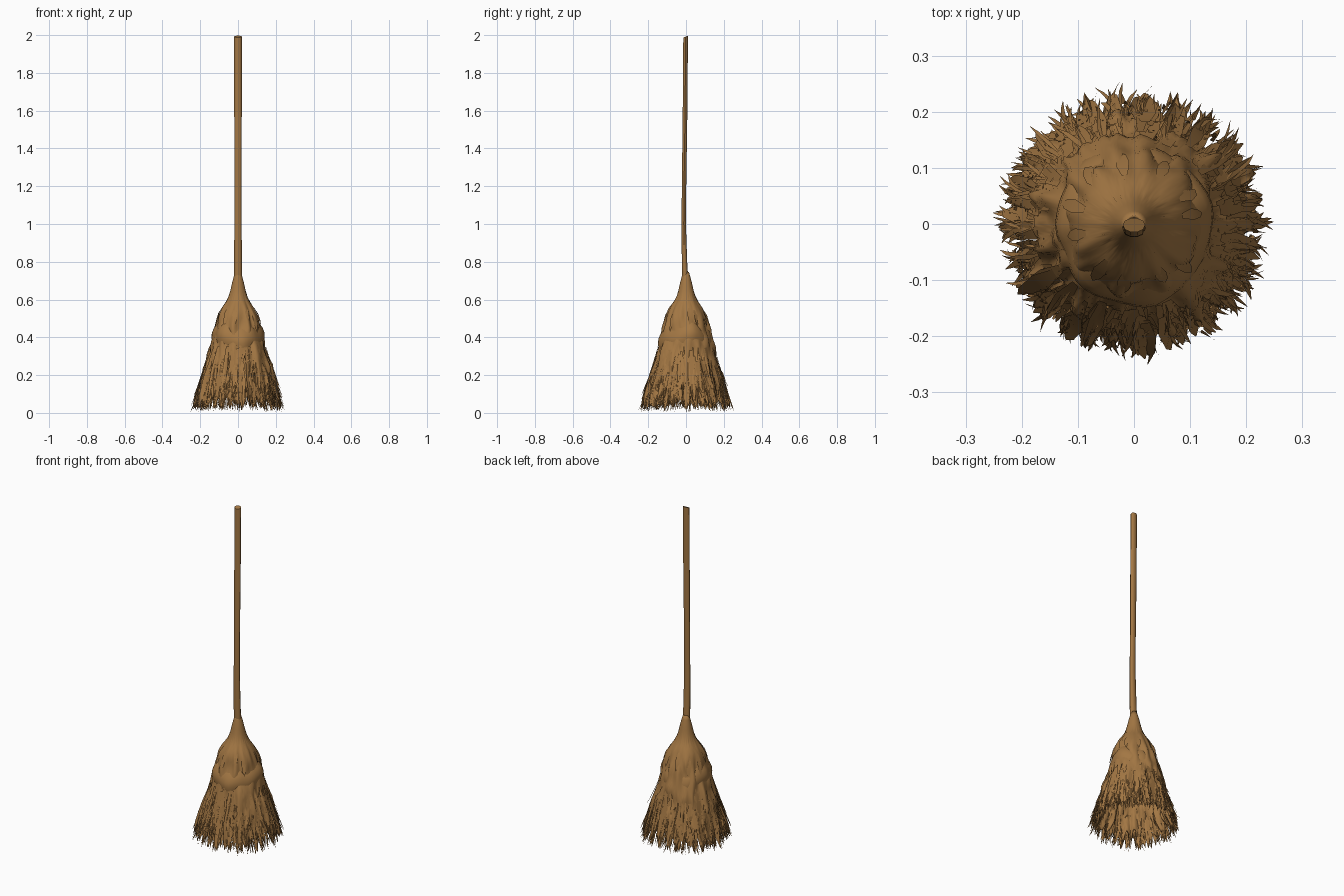
import bpy, bmesh, math, random
from mathutils import Vector, noise

random.seed(4)
TAU = math.tau
if "Cube" in bpy.data.objects:
    bpy.data.objects.remove(bpy.data.objects["Cube"])

straw = bpy.data.materials.new("straw brown")
straw.use_nodes = True
colour = (0.365, 0.184, 0.057, 1)
straw.diffuse_color = colour
bsdf = straw.node_tree.nodes["Principled BSDF"]
bsdf.inputs["Base Color"].default_value = colour
bsdf.inputs["Roughness"].default_value = 0.9


def make_object(name, bm, smooth=50):
    mesh = bpy.data.meshes.new(name)
    bm.to_mesh(mesh)
    bm.free()
    mesh.materials.append(straw)
    obj = bpy.data.objects.new(name, mesh)
    bpy.context.collection.objects.link(obj)
    bpy.ops.object.select_all(action="DESELECT")
    obj.select_set(True)
    bpy.context.view_layer.objects.active = obj
    bpy.ops.object.shade_smooth_by_angle(angle=math.radians(smooth))
    return obj


def bridge(bm, rings):
    for low, high in zip(rings, rings[1:]):
        n = len(low)
        for i in range(n):
            j = (i + 1) % n
            bm.faces.new((low[i], low[j], high[j], high[i]))


# Head outline: height, radius
PROFILE = [(0.0, 0.244), (0.1, 0.223), (0.2, 0.195), (0.3, 0.164), (0.4, 0.136),
           (0.46, 0.121), (0.52, 0.104), (0.56, 0.085), (0.6, 0.056), (0.64, 0.042),
           (0.69, 0.031), (0.72, 0.023), (0.745, 0.016)]
CLUMPS = 26


def radius(z):
    for (z0, r0), (z1, r1) in zip(PROFILE, PROFILE[1:]):
        if z <= z1:
            return r0 + (r1 - r0) * (z - z0) / (z1 - z0)
    return PROFILE[-1][1]


def polar(r, a, z):
    return Vector((r * math.cos(a), r * math.sin(a), z))


def gap(a):
    """0 in the middle of a straw clump, 1 between two clumps."""
    return 0.5 - 0.5 * math.cos(CLUMPS * a + 1.2 * math.sin(3 * a))


# Handle: slightly bent, flattened stick
bm = bmesh.new()
rings = []
for z, cy, rx, ry in [(0.62, 0, 0.022, 0.018), (0.8, -0.008, 0.021, 0.015),
                      (1.0, -0.012, 0.019, 0.012), (1.15, -0.011, 0.018, 0.012),
                      (1.6, -0.005, 0.02, 0.013), (1.992, -0.002, 0.02, 0.013)]:
    rings.append([bm.verts.new((rx * math.cos(TAU * i / 10), cy + ry * math.sin(TAU * i / 10),
                                z + (0.005 * math.sin(TAU * i / 10) if z > 1.9 else 0)))
                  for i in range(10)])
bridge(bm, rings)
bm.faces.new(rings[-1])
bm.faces.new(rings[0][::-1])
make_object("handle", bm)

# Head: hollow, lumpy skirt with clumped, ragged lower edge
SEG = 156
bm = bmesh.new()
rings = []
hem = [0.025 + 0.08 * gap(TAU * i / SEG) + 0.05 * random.random() for i in range(SEG)]
for k in range(27):
    t = k / 26
    ring = []
    for i in range(SEG):
        a = TAU * i / SEG
        z = hem[i] + (0.745 - hem[i]) * t
        lump = noise.noise(Vector((3.5 * math.cos(a), 3.5 * math.sin(a), 11 * z)))
        r = radius(z) * (1 + 0.13 * lump * min(1, max(0, (0.66 - z) * 6)))
        if z < 0.38:
            r -= (0.38 - z) * (0.06 * gap(a) + 0.05 * random.random())
        ring.append(bm.verts.new(polar(r, a, z)))
    rings.append(ring)
bridge(bm, rings)
head = make_object("straw_head", bm, 60)
shell = head.modifiers.new("thickness", "SOLIDIFY")
shell.thickness = 0.005
shell.offset = -1


def blade(bm, a, top, tip, width, lift, twist, flare=0.0, sway=0.0):
    """Tapered strip that follows the head outline from top down to tip."""
    pairs = []
    for s, w in ((0, 0.45), (0.35, 1), (0.75, 0.75), (1, 0.08)):
        z = top + (tip - top) * s
        b = a + sway * s * s
        mid = polar(radius(z) + lift * min(1, s * 3) + flare * s * s, b, z)
        side = Vector((-math.sin(b), math.cos(b), 0)) * math.cos(twist * s)
        side += Vector((math.cos(b), math.sin(b), 0)) * math.sin(twist * s)
        pairs.append([bm.verts.new(mid + side * (width * w * d)) for d in (-0.5, 0.5)])
    for p, q in zip(pairs, pairs[1:]):
        bm.faces.new((q[0], q[1], p[1], p[0]))


# Broad bundles of straw, denser on the clumps
bm = bmesh.new()
for _ in range(230):
    a = random.uniform(0, TAU)
    g = gap(a)
    if random.random() < 0.8 * g:
        continue
    blade(bm, a, random.uniform(0.2, 0.36), random.uniform(0.01, 0.03) + 0.04 * g,
          random.uniform(0.018, 0.04), random.uniform(-0.012, 0.002) - 0.008 * g,
          random.uniform(-1.1, 1.1), random.uniform(-0.012, 0.006),
          random.uniform(-0.04, 0.04))
make_object("straw_bundles", bm, 40)

# Fine loose straws along the lower skirt
bm = bmesh.new()
for _ in range(560):
    a = random.uniform(0, TAU)
    tip = random.choice((random.uniform(0.005, 0.05), random.uniform(0.02, 0.2)))
    blade(bm, a, tip + random.uniform(0.08, 0.17), tip,
          random.uniform(0.005, 0.011), random.uniform(-0.01, 0.004) - 0.014 * gap(a),
          random.uniform(-1.5, 1.5), random.uniform(-0.01, 0.02),
          random.uniform(-0.1, 0.1))
make_object("loose_straws", bm, 40)

# Drooping straw ends below the neck
bm = bmesh.new()
for i in range(11):
    top = random.uniform(0.53, 0.57)
    blade(bm, TAU * (i + random.uniform(-0.3, 0.3)) / 11, top, top - random.uniform(0.07, 0.13),
          random.uniform(0.02, 0.032), 0.004, random.uniform(-0.7, 0.7))
make_object("neck_straws", bm, 60)

# Binding: faint, uneven wrap that sinks into the head in places
bm = bmesh.new()
rings = []
for z, lift in ((0.36, -0.012), (0.385, -0.001), (0.41, 0.002), (0.435, -0.001), (0.46, -0.012)):
    ring = []
    for i in range(48):
        a = TAU * i / 48
        h = z + 0.014 * math.sin(2 * a + 1) + 0.006 * math.sin(5 * a)
        wobble = 0.012 * noise.noise(Vector((2 * math.cos(a), 2 * math.sin(a), 6 * z)))
        ring.append(bm.verts.new(polar(radius(h) + lift + wobble, a, h)))
    rings.append(ring)
bridge(bm, rings)
make_object("binding_band", bm, 60)
